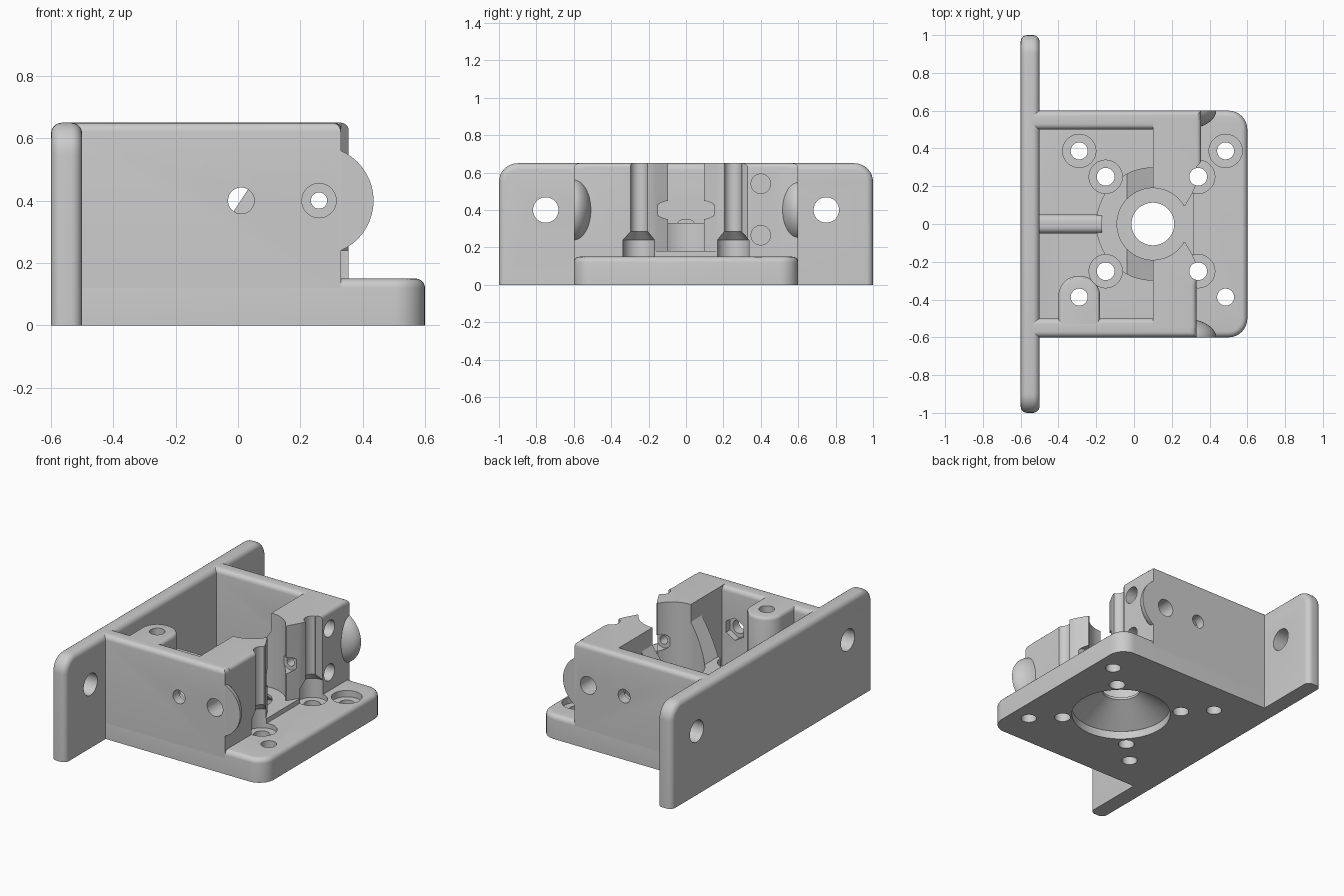
import bpy, bmesh, math
from mathutils import Matrix, Vector

if "Cube" in bpy.data.objects:
    bpy.data.objects.remove(bpy.data.objects["Cube"])

grey = bpy.data.materials.new("plain grey")
grey.use_nodes = True
grey.diffuse_color = (0.6, 0.6, 0.6, 1)
grey.node_tree.nodes["Principled BSDF"].inputs["Base Color"].default_value = (0.6, 0.6, 0.6, 1)

cutters = bpy.data.collections.new("cutters")
bpy.context.scene.collection.children.link(cutters)
parts = []
AXES = {"x": Matrix.Rotation(math.pi / 2, 4, "Y"), "y": Matrix.Rotation(-math.pi / 2, 4, "X"),
        "z": Matrix.Identity(4)}


def finish(bm, name, cutter=False):
    bmesh.ops.recalc_face_normals(bm, faces=bm.faces)
    mesh = bpy.data.meshes.new(name)
    bm.to_mesh(mesh)
    bm.free()
    ob = bpy.data.objects.new(name, mesh)
    if cutter:
        cutters.objects.link(ob)
        ob.hide_render = True
    else:
        bpy.context.scene.collection.objects.link(ob)
        mesh.materials.append(grey)
        parts.append(ob)
    return ob


def box(x0, x1, y0, y1, z0, z1):
    bm = bmesh.new()
    bmesh.ops.create_cube(bm, size=1)
    for v in bm.verts:
        v.co = Vector((x1 if v.co.x > 0 else x0, y1 if v.co.y > 0 else y0, z1 if v.co.z > 0 else z0))
    return bm


def prism(points, low, high, along_y=False):
    bm = bmesh.new()
    put = (lambda a, b: (a, low, b)) if along_y else (lambda a, b: (a, b, low))
    face = bm.faces.new([bm.verts.new(put(*p)) for p in points])
    ext = bmesh.ops.extrude_face_region(bm, geom=[face])["geom"]
    shift = Vector((0, high - low, 0)) if along_y else Vector((0, 0, high - low))
    bmesh.ops.translate(bm, vec=shift, verts=[g for g in ext if isinstance(g, bmesh.types.BMVert)])
    return bm


def rod(axis, centre, low, high, r1, r2=None, sides=48):
    """Cylinder or cone along an axis, from low to high."""
    bm = bmesh.new()
    bmesh.ops.create_cone(bm, cap_ends=True, segments=sides, radius1=r1,
                          radius2=r1 if r2 is None else r2, depth=high - low)
    mid, (a, b) = (low + high) / 2, centre
    place = {"x": (mid, a, b), "y": (a, mid, b), "z": (a, b, mid)}[axis]
    bm.transform(Matrix.Translation(place) @ AXES[axis])
    return bm


def drill(*args, **kw):
    finish(rod(*args, **kw), "cutter", True)


def round_edges(bm, radius, rule, segments=5):
    edges = []
    for e in bm.edges:
        d = (e.verts[1].co - e.verts[0].co).normalized()
        if rule((e.verts[0].co + e.verts[1].co) / 2, d):
            edges.append(e)
    bmesh.ops.bevel(bm, geom=edges, offset=radius, segments=segments, affect="EDGES", profile=0.5)
    return bm


# base plate with rounded corners
base = box(-0.55, 0.6, -0.6, 0.6, 0, 0.15)
round_edges(base, 0.1, lambda m, d: m.x > 0.59 and abs(d.z) > 0.9, 8)
round_edges(base, 0.03, lambda m, d: m.z > 0.149 and m.x > -0.54)
finish(base, "base_plate")

# upright mounting plate
plate = box(-0.6, -0.5, -1, 1, 0, 0.65)
round_edges(plate, 0.1, lambda m, d: m.z > 0.64 and abs(d.x) > 0.9, 8)
round_edges(plate, 0.035, lambda m, d: m.z > 0.01 and abs(d.x) < 0.1 and abs(m.x + 0.55) > 0.049)
finish(plate, "mounting_plate")

# side walls, clamp halves and hinge ears on both sides
for s, side, end in ((-1, "front", 0.33), (1, "rear", 0.355)):
    y0, y1 = sorted((s * 0.5, s * 0.6))
    wall = box(-0.55, end, y0, y1, 0.1, 0.65)
    round_edges(wall, 0.03, lambda m, d: m.z > 0.64 and m.x > -0.54)
    finish(wall, side + "_wall")

    outline = [(0.1, 0.095), (0.27, 0.095), (0.31, 0.165), (0.325, 0.2), (0.33, 0.3),
               (end, 0.33), (end, 0.55), (0.1, 0.55)]
    block = prism([(x, s * y) for x, y in outline], 0.1, 0.65)
    round_edges(block, 0.025, lambda m, d: m.z > 0.64 and m.x > 0.32 and abs(m.y) > 0.3
                and abs(d.y) > 0.9)
    finish(block, side + "_clamp_block")

    ear = bmesh.new()
    bmesh.ops.create_uvsphere(ear, u_segments=48, v_segments=24, radius=1)
    ear.transform(Matrix.Translation((0.26, s * 0.6, 0.4)) @ Matrix.Diagonal((0.175, 0.1, 0.175, 1)))
    geom = ear.verts[:] + ear.edges[:] + ear.faces[:]
    cut = bmesh.ops.bisect_plane(ear, geom=geom, plane_co=(0, s * 0.6, 0), plane_no=(0, s, 0),
                                 clear_outer=True)["geom_cut"]
    bmesh.ops.holes_fill(ear, edges=[g for g in cut if isinstance(g, bmesh.types.BMEdge)])
    finish(ear, side + "_hinge_ear")

# curved collar with sloping ends
slope = [(0.11, 0.1), (0.11, 0.555), (0.1, 0.54), (-0.037, 0.33), (-0.25, 0.33), (-0.25, 0.1)]
collar = finish(prism(slope, -0.35, 0.35, True), "collar")
ring = finish(rod("z", (0.1, 0), 0.05, 0.7, 0.3, sides=64), "collar_limit", True)
cutters.objects.unlink(ring)
bpy.context.scene.collection.objects.link(ring)
limit = collar.modifiers.new("round", "BOOLEAN")
limit.operation, limit.object, limit.solver = "INTERSECT", ring, "EXACT"

# raised seat and its front step
finish(rod("z", (0.1, 0), 0.12, 0.18, 0.2), "seat")
finish(box(0.1, 0.315, -0.165, 0.165, 0.12, 0.18), "seat_step")

# rib between plate and collar
rib = box(-0.52, -0.17, -0.05, 0.05, 0.1, 0.35)
round_edges(rib, 0.035, lambda m, d: m.z > 0.34 and abs(d.x) > 0.9)
finish(rib, "rib")

# tall screw boss against the front wall
boss = box(-0.4, -0.18, -0.57, -0.275, 0.1, 0.65)
round_edges(boss, 0.105, lambda m, d: m.y > -0.3 and abs(d.z) > 0.9, 10)
round_edges(boss, 0.02, lambda m, d: m.z > 0.64 and m.y > -0.56, 3)
finish(boss, "screw_boss")

# centre bore, pocket and conical recess underneath
drill("z", (0.1, 0), -0.1, 0.3, 0.113)
drill("z", (0.1, 0), 0.18, 0.8, 0.19, sides=64)
drill("z", (0.1, 0), -0.05, 0.05, 0.29, sides=64)
drill("z", (0.1, 0), 0.049, 0.165, 0.29, 0.112, sides=64)

# vertical screw holes
for s in (-1, 1):
    for x in (-0.15, 0.34):
        drill("z", (x, s * 0.25), -0.1, 0.8, 0.047)
    drill("z", (-0.15, s * 0.25), 0.12, 0.8, 0.088)
    drill("z", (0.34, s * 0.25), 0.12, 0.24, 0.088)
    drill("z", (0.34, s * 0.25), 0.239, 0.285, 0.088, 0.047)
    for x in (-0.29, 0.485):
        drill("z", (x, s * 0.387), -0.1, 0.8, 0.045)
        if s > 0:
            drill("z", (x, 0.387), 0.11, 0.8, 0.088)

    # plate holes, hinge holes and nut traps
    drill("x", (s * 0.75, 0.4), -0.7, -0.45, 0.068)
    lo, hi = sorted((s * 0.3, s * 0.7))
    drill("y", (0.26, 0.4), lo, hi, 0.055)
    lo, hi = sorted((s * 0.45, s * 0.7))
    drill("y", (0.01, 0.4), lo, hi, 0.042)
    lo, hi = sorted((s * 0.45, s * 0.54))
    drill("y", (0.01, 0.4), lo, hi, 0.07, sides=6)
drill("y", (0.26, 0.4), -0.35, 0.35, 0.026)
drill("y", (0.26, 0.4), -0.15, 0.15, 0.05)

# holes in the clamp face
for z in (0.265, 0.54):
    drill("x", (0.4, z), 0.15, 0.5, 0.052)

# cut every part, then smooth it
for ob in parts:
    cut = ob.modifiers.new("holes", "BOOLEAN")
    cut.operation, cut.operand_type, cut.solver = "DIFFERENCE", "COLLECTION", "EXACT"
    cut.collection = cutters
for ob in parts:
    bpy.ops.object.select_all(action="DESELECT")
    ob.select_set(True)
    bpy.context.view_layer.objects.active = ob
    for m in list(ob.modifiers):
        bpy.ops.object.modifier_apply(modifier=m.name)
    bpy.ops.object.shade_smooth_by_angle(angle=math.radians(30))
for ob in list(cutters.objects) + [ring]:
    bpy.data.objects.remove(ob)
bpy.data.collections.remove(cutters)
